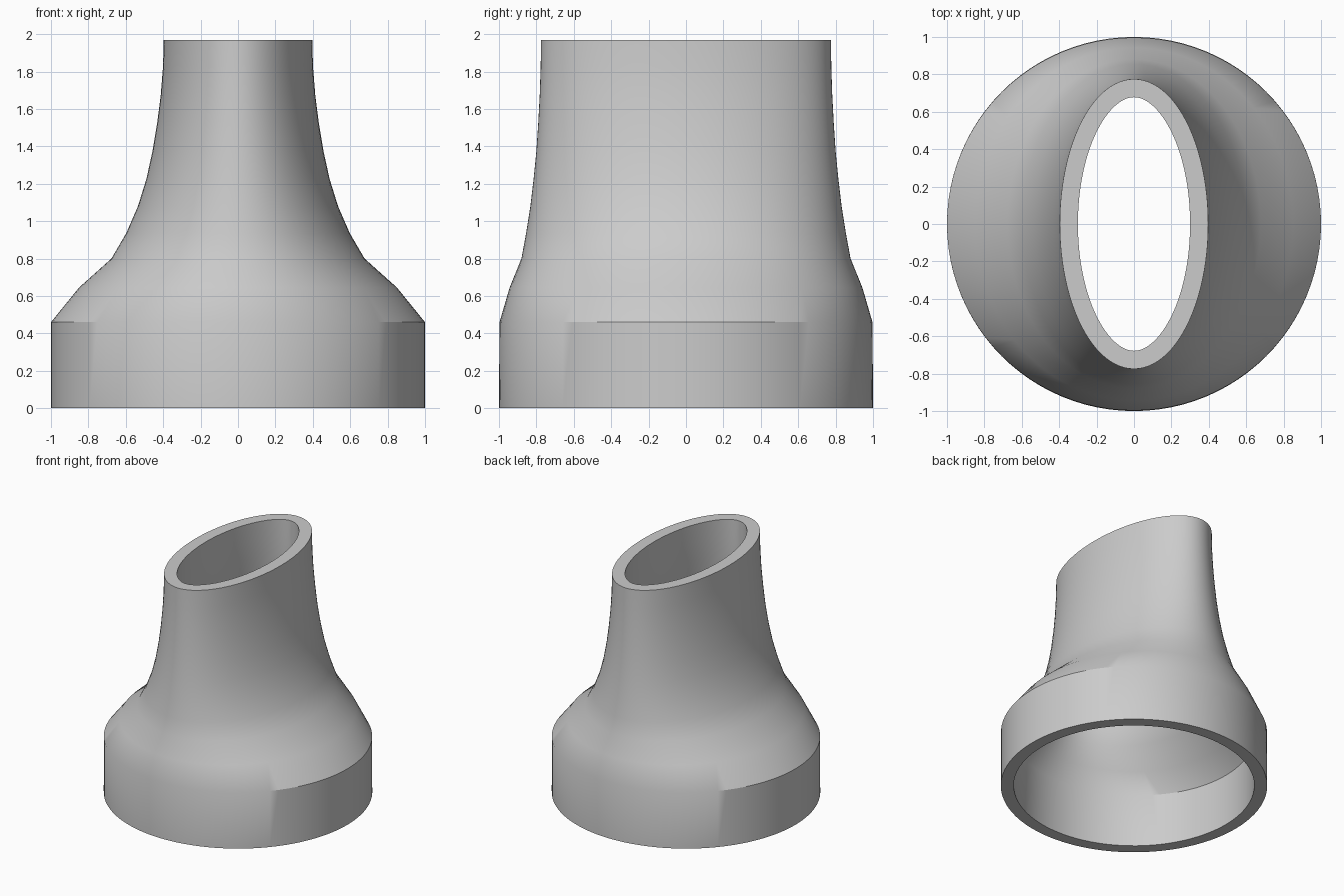
import bpy
import bmesh
from math import cos, sin, pi, radians

# Remove the default cube
cube = bpy.data.objects.get("Cube")
if cube:
    bpy.data.objects.remove(cube, do_unlink=True)

SEGMENTS = 96
WALL = 0.097

# Lofted outline: height, half width in x, half width in y
RINGS = [
    (0.0, 1.0, 1.0),
    (0.46, 1.0, 0.997),
    (0.645, 0.85, 0.943),
    (0.80, 0.677, 0.88),
    (0.935, 0.598, 0.855),
    (1.08, 0.535, 0.832),
    (1.225, 0.49, 0.815),
    (1.375, 0.457, 0.80),
    (1.525, 0.432, 0.79),
    (1.675, 0.413, 0.782),
    (1.825, 0.401, 0.777),
    (1.97, 0.397, 0.775),
]

# Single plain grey
grey = bpy.data.materials.new("plain grey")
grey.use_nodes = True
colour = (0.6, 0.6, 0.6, 1.0)
grey.diffuse_color = colour
grey.node_tree.nodes["Principled BSDF"].inputs["Base Color"].default_value = colour

# Outer skin: round collar blending into an oval neck
bm = bmesh.new()
loops = []
for z, rx, ry in RINGS:
    angles = [2 * pi * i / SEGMENTS for i in range(SEGMENTS)]
    loops.append([bm.verts.new((rx * cos(a), ry * sin(a), z)) for a in angles])
for low, high in zip(loops, loops[1:]):
    for i in range(SEGMENTS):
        j = (i + 1) % SEGMENTS
        bm.faces.new((low[i], low[j], high[j], high[i]))
mesh = bpy.data.meshes.new("round_to_oval_adapter")
bm.to_mesh(mesh)
bm.free()
mesh.materials.append(grey)

adapter = bpy.data.objects.new("round_to_oval_adapter", mesh)
bpy.context.collection.objects.link(adapter)
bpy.ops.object.select_all(action="DESELECT")
adapter.select_set(True)
bpy.context.view_layer.objects.active = adapter

# Hollow wall, open at both ends
shell = adapter.modifiers.new("wall", "SOLIDIFY")
shell.thickness = WALL
shell.offset = -1
shell.use_even_offset = True
bpy.ops.object.modifier_apply(modifier=shell.name)

# Level the two rims
for v in adapter.data.vertices:
    if v.co.z < 0.1:
        v.co.z = 0.0
    elif v.co.z > 1.9:
        v.co.z = RINGS[-1][0]

# Smooth sides with crisp rims and shoulder
bpy.ops.object.shade_smooth_by_angle(angle=radians(30))
